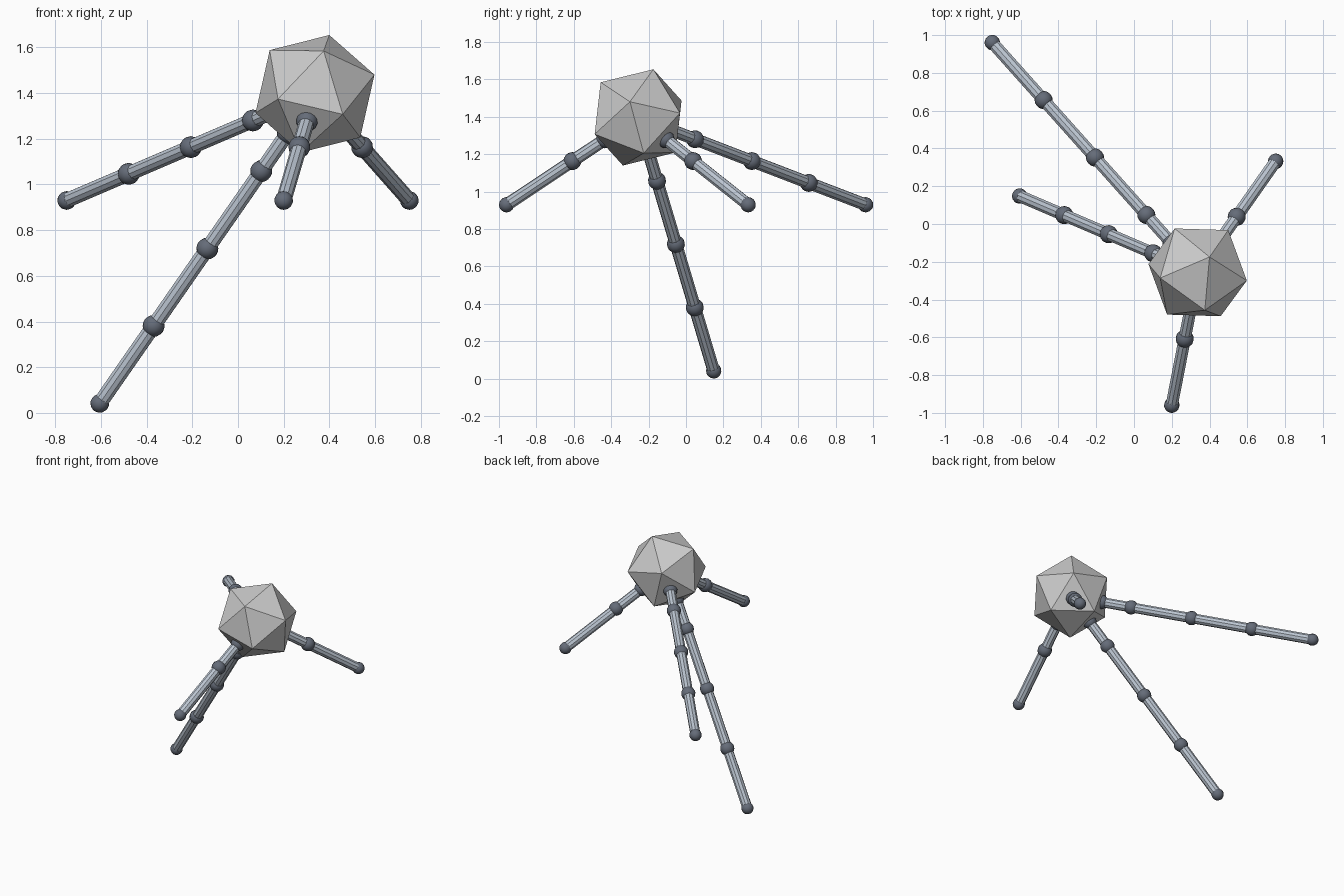
import bpy, bmesh
from mathutils import Vector, Matrix

if "Cube" in bpy.data.objects:
    bpy.data.objects.remove(bpy.data.objects["Cube"])

CENTRE = Vector((0.337, -0.256, 1.397))
BODY_R, ROD_R, JOINT_R, FOOT_R = 0.277, 0.034, 0.048, 0.041


def add_object(name, bm, smooth=False):
    mesh = bpy.data.meshes.new(name)
    bm.to_mesh(mesh)
    bm.free()
    for p in mesh.polygons:
        p.use_smooth = smooth
    obj = bpy.data.objects.new(name, mesh)
    bpy.context.collection.objects.link(obj)
    return obj


def paint(obj, mat):
    obj.data.materials.append(mat)


def material(name, rgb):
    mat = bpy.data.materials.new(name)
    mat.diffuse_color = (*rgb, 1)
    mat.use_nodes = True
    mat.node_tree.nodes["Principled BSDF"].inputs["Base Color"].default_value = mat.diffuse_color
    return mat


rod_mat = material("pale_steel", (0.50, 0.56, 0.64))
joint_mat = material("dark_steel", (0.13, 0.15, 0.19))

# Body: tilted icosahedron, one corner along "up", a neighbouring corner towards "side"
up = Vector((0.202, 0.262, 0.828)).normalized()
side = Vector((0.26, -0.045, 0.08))
side = (side - up * side.dot(up)).normalized()
frame = Matrix((side, up.cross(side), up)).transposed().to_4x4()
bm = bmesh.new()
bmesh.ops.create_icosphere(bm, subdivisions=1, radius=BODY_R,
                           matrix=Matrix.Translation(CENTRE) @ frame)
add_object("body", bm)


def leg(name, foot, segments):
    """Straight leg radiating from the body centre, with evenly spaced joints."""
    foot = Vector(foot)
    axis = (foot - CENTRE).normalized()
    turn = axis.to_track_quat('Z', 'Y').to_matrix().to_4x4()
    points = [CENTRE + axis * 0.215]
    points += [CENTRE.lerp(foot, i / segments) for i in range(1, segments + 1)]

    # Rods between joints
    bm = bmesh.new()
    for a, b in zip(points, points[1:]):
        bmesh.ops.create_cone(bm, cap_ends=True, segments=10, radius1=ROD_R,
                              radius2=ROD_R, depth=(b - a).length,
                              matrix=Matrix.Translation((a + b) / 2) @ turn)
    paint(add_object(name + "_rods", bm), rod_mat)

    # Ball joints, with a slightly smaller ball for the foot
    bm = bmesh.new()
    for p in points:
        r = FOOT_R if p is points[-1] else JOINT_R
        bmesh.ops.create_uvsphere(bm, u_segments=14, v_segments=10, radius=r,
                                  matrix=Matrix.Translation(p) @ turn)
    paint(add_object(name + "_joints", bm, smooth=True), joint_mat)


leg("back_left_leg", (-0.75, 0.96, 0.93), 4)
leg("standing_leg", (-0.605, 0.148, 0.042), 4)
leg("back_right_leg", (0.75, 0.332, 0.93), 2)
leg("front_leg", (0.20, -0.959, 0.93), 2)
